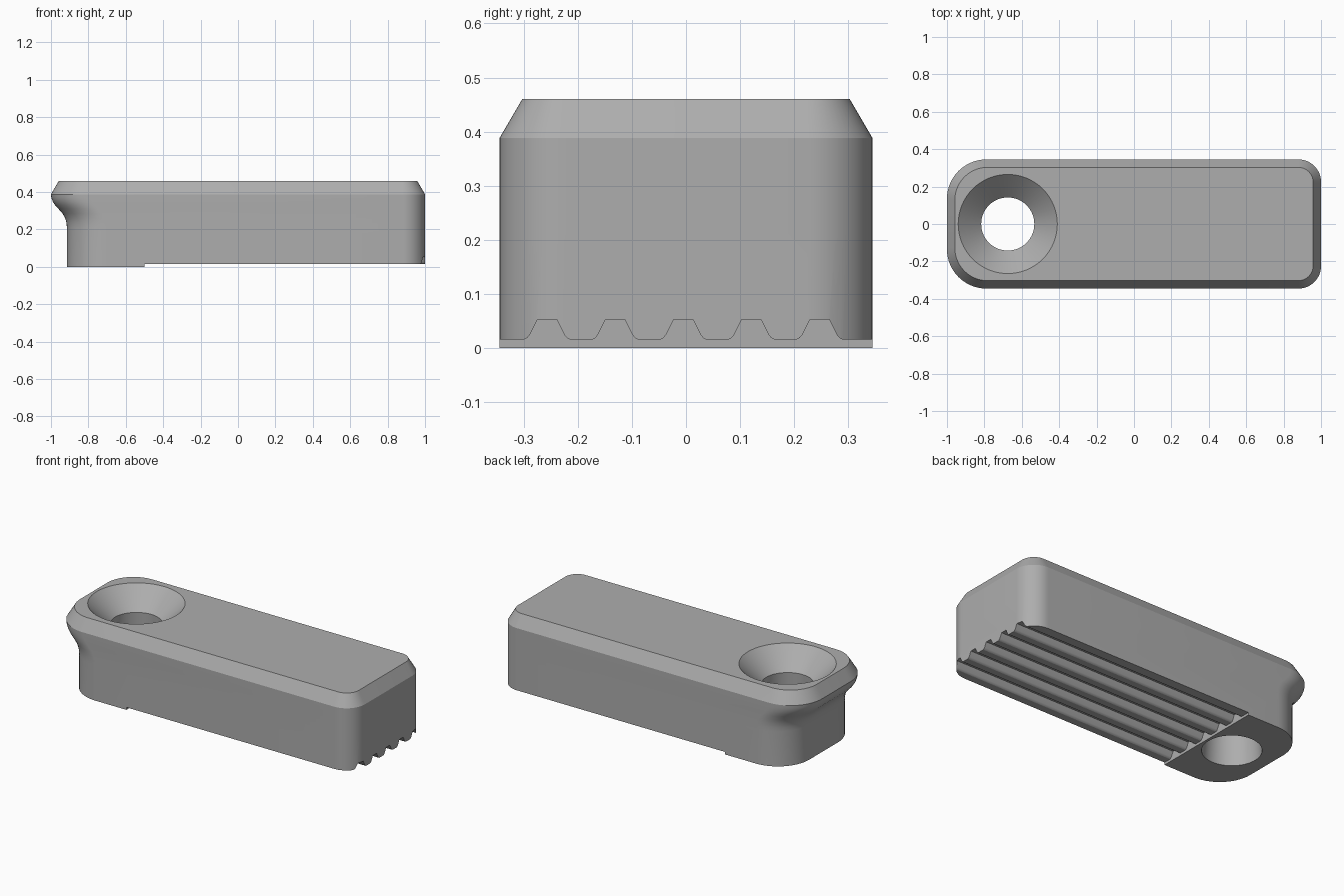
import bpy, bmesh, math

if "Cube" in bpy.data.objects:
    bpy.data.objects.remove(bpy.data.objects["Cube"])

GREY = (0.42, 0.42, 0.42, 1)
grey = bpy.data.materials.new("plain grey")
grey.use_nodes = True
grey.diffuse_color = GREY
grey.node_tree.nodes["Principled BSDF"].inputs["Base Color"].default_value = GREY

HALF_W, CHAMFER, SEG = 0.345, 0.042, 14
HOLE_X, STEP_X, STEP_Z = -0.675, -0.5, 0.015


def outline(x0, x1, half, r_left, r_right):
    """Rounded rectangle, counter-clockwise, with its own radius at each end."""
    pts = []
    for cx, cy, r, start in ((x1 - r_right, half - r_right, r_right, 0),
                             (x0 + r_left, half - r_left, r_left, 90),
                             (x0 + r_left, r_left - half, r_left, 180),
                             (x1 - r_right, r_right - half, r_right, 270)):
        for i in range(SEG + 1):
            a = math.radians(start + 90 * i / SEG)
            pts.append((cx + r * math.cos(a), cy + r * math.sin(a)))
    return pts


def loft(name, rings):
    """Closed solid skinned through rings of 3D points."""
    bm = bmesh.new()
    loops = [[bm.verts.new(p) for p in ring] for ring in rings]
    for a, b in zip(loops, loops[1:]):
        for i in range(len(a)):
            j = (i + 1) % len(a)
            bm.faces.new((a[i], a[j], b[j], b[i]))
    bm.faces.new(loops[0][::-1])
    bm.faces.new(loops[-1])
    bmesh.ops.recalc_face_normals(bm, faces=bm.faces)
    mesh = bpy.data.meshes.new(name)
    bm.to_mesh(mesh)
    bm.free()
    mesh.materials.append(grey)
    ob = bpy.data.objects.new(name, mesh)
    bpy.context.collection.objects.link(ob)
    return ob


# Body: upright sides, a flared lip at the hole end and a chamfered top
lip = [(0, -0.915), (0.21, -0.915), (0.235, -0.917), (0.26, -0.924), (0.285, -0.938),
       (0.31, -0.96), (0.33, -0.978), (0.35, -0.991), (0.37, -0.998), (0.388, -1)]
rings = [[(x, y, z) for x, y in outline(x0, 1, HALF_W, 0.21, 0.12)] for z, x0 in lip]
rings.append([(x, y, 0.46) for x, y in
              outline(CHAMFER - 1, 1 - CHAMFER, HALF_W - CHAMFER, 0.175, 0.08)])
body = loft("clamp_body", rings)

# Countersunk hole cutter
hole_profile = [(-0.05, 0.161), (0, 0.16), (0.34, 0.142), (0.46, 0.265), (0.5, 0.306)]
hole = loft("hole_cutter", [
    [(HOLE_X + r * math.cos(t), r * math.sin(t), z)
     for t in (math.tau * i / 64 for i in range(64))] for z, r in hole_profile])

# Underside cutter: shallow step with five lengthwise grooves
section = [(-0.5, -0.1), (-0.5, STEP_Z)]
groove = [(-0.043, 0), (-0.037, 0.003), (-0.032, 0.009), (-0.018, 0.037)]
for k in range(-2, 3):
    yc = 0.126 * k - 0.005
    section += [(yc + y, STEP_Z + z) for y, z in groove]
    section += [(yc - y, STEP_Z + z) for y, z in reversed(groove)]
section += [(0.5, STEP_Z), (0.5, -0.1)]
grooves = loft("groove_cutter", [[(x, y, z) for y, z in section] for x in (STEP_X, 1.2)])

# Cut the body and keep its edges crisp
bpy.context.view_layer.objects.active = body
for cutter in (hole, grooves):
    mod = body.modifiers.new(cutter.name, "BOOLEAN")
    mod.operation, mod.solver, mod.object = "DIFFERENCE", "EXACT", cutter
    bpy.ops.object.modifier_apply(modifier=mod.name)
    bpy.data.objects.remove(cutter)

bpy.ops.object.select_all(action="DESELECT")
body.select_set(True)
bpy.ops.object.shade_smooth_by_angle(angle=math.radians(25))
